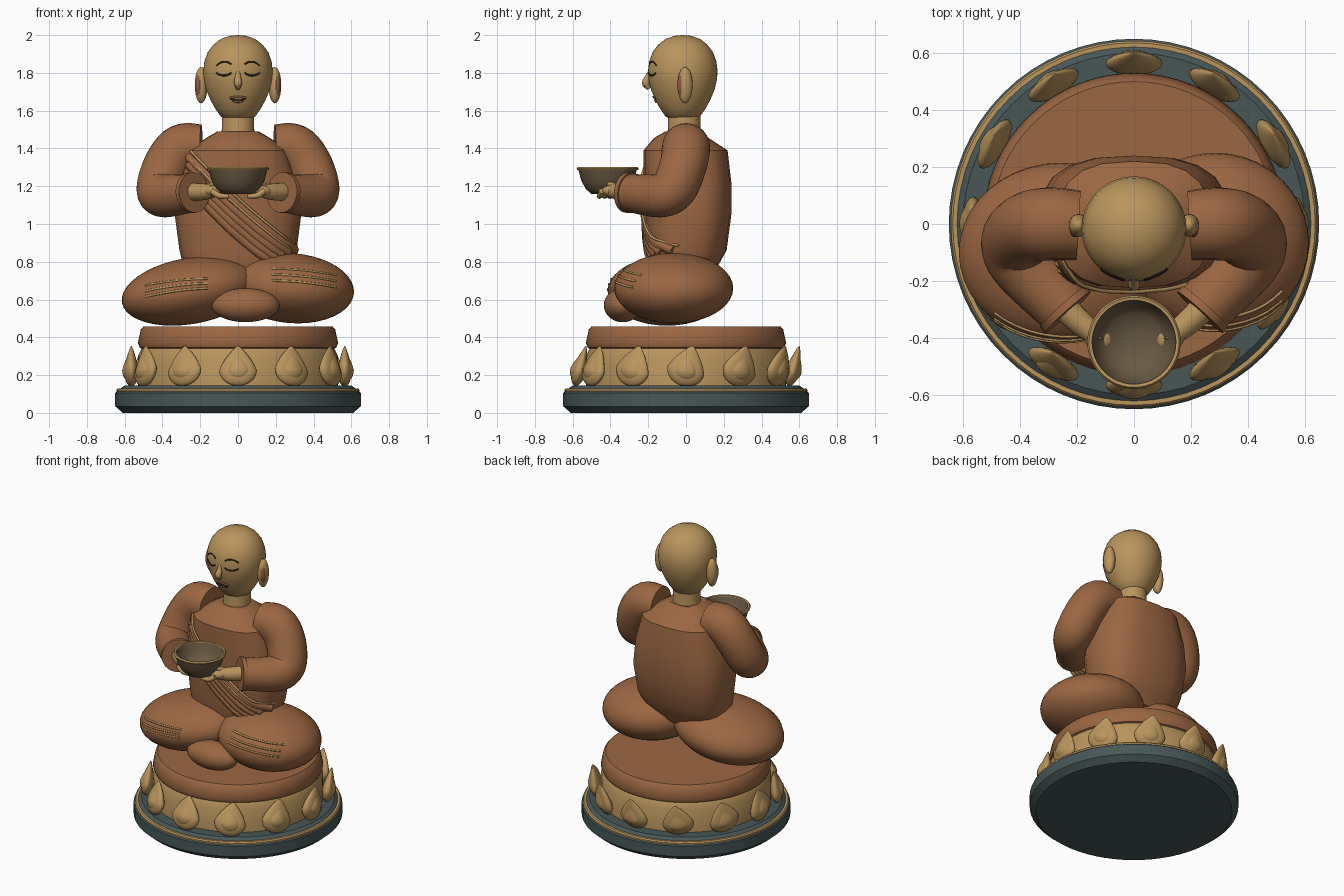
import bpy, bmesh, math
from mathutils import Vector, Matrix
from mathutils.bvhtree import BVHTree

if "Cube" in bpy.data.objects:
    bpy.data.objects.remove(bpy.data.objects["Cube"])


def colour(name, r, g, b):
    m = bpy.data.materials.new(name)
    m.diffuse_color = (r, g, b, 1)
    m.use_nodes = True
    m.node_tree.nodes["Principled BSDF"].inputs["Base Color"].default_value = m.diffuse_color
    return m


ROBE = colour("robe_brown", 0.33, 0.135, 0.055)
GOLD = colour("gold_skin", 0.49, 0.30, 0.11)
SLATE = colour("slate", 0.065, 0.095, 0.097)
BRONZE = colour("dark_bronze", 0.14, 0.10, 0.055)
INK = colour("dark_line", 0.03, 0.02, 0.015)
LIP = colour("lip_red", 0.28, 0.10, 0.06)


def finish(name, bm, mat, angle=35):
    bmesh.ops.recalc_face_normals(bm, faces=bm.faces[:])
    me = bpy.data.meshes.new(name)
    bm.to_mesh(me)
    bm.free()
    me.materials.append(mat)
    ob = bpy.data.objects.new(name, me)
    bpy.context.collection.objects.link(ob)
    bpy.ops.object.select_all(action='DESELECT')
    ob.select_set(True)
    bpy.context.view_layer.objects.active = ob
    bpy.ops.object.shade_smooth_by_angle(angle=math.radians(angle))
    return ob


def loft(name, rings, mat, angle=35):
    """Skin a list of equal-length closed rings and cap both ends."""
    bm = bmesh.new()
    vs = [[bm.verts.new(p) for p in ring] for ring in rings]
    n = len(vs[0])
    for a, b in zip(vs, vs[1:]):
        for i in range(n):
            bm.faces.new((a[i], a[(i + 1) % n], b[(i + 1) % n], b[i]))
    bm.faces.new(vs[0])
    bm.faces.new(vs[-1])
    return finish(name, bm, mat, angle)


def lathe(name, profile, mat, x=0, y=0, n=64, angle=35):
    circle = [(math.cos(2 * math.pi * i / n), math.sin(2 * math.pi * i / n)) for i in range(n)]
    return loft(name, [[(x + r * c, y + r * s, z) for c, s in circle] for r, z in profile], mat, angle)


def ellipsoid(name, centre, size, mat, rot=Matrix(), n=32):
    bm = bmesh.new()
    bmesh.ops.create_uvsphere(bm, u_segments=n, v_segments=n // 2, radius=1)
    bm.transform(Matrix.Translation(centre) @ rot.to_4x4() @ Matrix.Diagonal((*size, 1)))
    return finish(name, bm, mat, 60)


def tube(name, pts, mat, n=8, steps=6):
    """Smooth tube through (x, y, z, radius) points."""
    p = [Vector(q) for q in pts]
    p = [p[0] * 2 - p[1]] + p + [p[-1] * 2 - p[-2]]
    path = []
    for a, b, c, d in zip(p, p[1:], p[2:], p[3:]):
        for k in range(steps):
            t = k / steps
            path.append(0.5 * (2 * b + (c - a) * t + (2 * a - 5 * b + 4 * c - d) * t * t
                               + (3 * b - a - 3 * c + d) * t ** 3))
    path.append(p[-2])
    rings, side = [], None
    for i, q in enumerate(path):
        d = (path[min(i + 1, len(path) - 1)].xyz - path[max(i - 1, 0)].xyz).normalized()
        side = d.orthogonal() if side is None else side - d * side.dot(d)
        side.normalize()
        up = d.cross(side)
        rings.append([q.xyz + q.w * (side * math.cos(2 * math.pi * j / n) + up * math.sin(2 * math.pi * j / n))
                      for j in range(n)])
    return loft(name, rings, mat, 50)


def drape(name, target, xz, radius, mat, lift=0.0):
    """Lay a tube on the front surface of a part."""
    bm = bmesh.new()
    bm.from_mesh(target.data)
    tree = BVHTree.FromBMesh(bm)
    bm.free()
    pts = []
    for x, z in xz:
        hit = tree.ray_cast(Vector((x, -2, z)), Vector((0, 1, 0)))[0]
        if hit:
            pts.append((x, hit.y - lift, z, radius))
    if len(pts) > 1:
        tube(name, pts, mat, 8, 3)


def arc(x0, z0, x1, z1, bow, n=7):
    return [(x0 + (x1 - x0) * t, z0 + (z1 - z0) * t + bow * 4 * t * (1 - t))
            for t in [i / (n - 1) for i in range(n)]]


# Pedestal
lathe("base_disc", [(0.61, 0), (0.65, 0.035), (0.65, 0.105), (0.635, 0.12), (0.60, 0.145)], SLATE)
lathe("base_trim", [(0.628, 0.11), (0.643, 0.112), (0.643, 0.122), (0.636, 0.13), (0.628, 0.13)], GOLD)
lathe("lotus_drum", [(0.53, 0.14), (0.53, 0.30), (0.51, 0.34)], GOLD)
lathe("cushion", [(0.49, 0.33), (0.52, 0.345), (0.53, 0.37), (0.515, 0.44), (0.50, 0.458)], ROBE)


# Lotus petals: pointed teardrops with a raised inner leaf
def petal(name, turn, scale, out):
    bm = bmesh.new()
    bmesh.ops.create_uvsphere(bm, u_segments=20, v_segments=14, radius=1)
    for v in bm.verts:
        z = v.co.z
        k = math.sqrt(max(0, 1 - 0.9 * z)) if z > 0 else 1
        v.co = (v.co.x * 0.1 * k * scale, v.co.y * 0.038 * k, z * (0.135 if z > 0 else 0.085) * scale)
    place = Matrix.Translation((0.565 * math.sin(turn), -0.565 * math.cos(turn), 0.225))
    bm.transform(place @ Matrix.Rotation(-0.27, 4, 'X') @ Matrix.Rotation(turn, 4, 'Z')
                 @ Matrix.Translation((0, -out, 0)))
    finish(name, bm, GOLD, 60)


for i in range(12):
    petal("lotus_petal", i * math.pi / 6, 1, 0)
    petal("petal_leaf", i * math.pi / 6, 0.66, 0.01)

# Folded legs and foot
legs = {}
for s, centre, size, tilt in ((-1, (-0.255, -0.10, 0.645), (0.365, 0.315, 0.175), -0.17),
                              (1, (0.285, -0.065, 0.66), (0.33, 0.315, 0.185), 0.08)):
    legs[s] = ellipsoid("folded_leg", centre, size, ROBE, Matrix.Rotation(tilt, 3, 'Y'), 40)
ellipsoid("foot_fold", (0.04, -0.335, 0.57), (0.18, 0.10, 0.09), ROBE)
for k in range(3):
    drape("knee_trim", legs[-1], arc(-0.49, 0.615 + 0.03 * k, -0.16, 0.66 + 0.025 * k, 0.008), 0.006, GOLD)
    drape("knee_trim", legs[1], arc(0.18, 0.70 + 0.032 * k, 0.52, 0.665 + 0.032 * k, 0.008), 0.006, GOLD)

# Torso: squarish sections (z, half width, front y, back y)
rings = []
for z, w, f, b in ((0.70, 0.25, -0.18, 0.13), (0.78, 0.29, -0.20, 0.17), (0.86, 0.31, -0.21, 0.215),
                   (1.05, 0.335, -0.22, 0.24), (1.22, 0.315, -0.225, 0.24), (1.39, 0.27, -0.225, 0.22),
                   (1.455, 0.17, -0.17, 0.12), (1.49, 0.11, -0.11, 0.08)):
    ring = []
    for i in range(20):
        c, s = math.cos(i * math.pi / 10), math.sin(i * math.pi / 10)
        c, s = [math.copysign(abs(v) ** 0.75, v) for v in (c, s)]
        ring.append((w * c, (f + b) / 2 + (b - f) / 2 * s, z))
    rings.append(ring)
torso = loft("torso", rings, ROBE, 25)

# Diagonal sash folds with trim
for k in range(5):
    drape("sash_fold", torso, arc(-0.265 + 0.008 * k, 1.36 - 0.045 * k, 0.30 - 0.035 * k, 0.86 - 0.012 * k,
                                  -0.025, 12), 0.026, ROBE, -0.006)
for k in range(2):
    drape("sash_trim", torso, arc(-0.25, 1.385 - 0.045 * k, 0.31 - 0.03 * k, 0.885 - 0.02 * k, -0.025, 12),
          0.007, GOLD, 0.017)

# Sleeves, cuffs, hands
for s in (-1, 1):
    tube("sleeve", [(s * 0.195, -0.005, 1.405, 0.122), (s * 0.30, 0.0, 1.40, 0.128),
                    (s * 0.375, -0.015, 1.31, 0.125), (s * 0.415, -0.065, 1.19, 0.122),
                    (s * 0.385, -0.145, 1.15, 0.115), (s * 0.235, -0.305, 1.165, 0.10)], ROBE, 24, 6)
    tube("cuff", [(s * 0.25, -0.29, 1.165, 0.108), (s * 0.232, -0.31, 1.167, 0.108)], ROBE, 24, 2)
    tube("forearm", [(s * 0.27, -0.27, 1.17, 0.05), (s * 0.19, -0.345, 1.17, 0.045),
                     (s * 0.13, -0.395, 1.175, 0.036)], GOLD, 16)
    ellipsoid("palm", (s * 0.125, -0.40, 1.175), (0.055, 0.045, 0.03), GOLD, Matrix.Rotation(s * 0.4, 3, 'Z'), 16)
    for k in range(4):
        y = -0.365 - 0.027 * k
        tube("finger", [(s * 0.14, y, 1.175, 0.016), (s * 0.10, y - 0.01, 1.15, 0.016),
                        (s * 0.05, y - 0.015, 1.147, 0.011)], GOLD, 8, 4)
    tube("thumb", [(s * 0.15, -0.375, 1.195, 0.02), (s * 0.12, -0.41, 1.215, 0.014)], GOLD, 8, 4)

# Alms bowl with open inside
lathe("bowl", [(0.03, 1.16), (0.085, 1.158), (0.115, 1.185), (0.14, 1.23), (0.155, 1.29), (0.147, 1.29),
               (0.13, 1.235), (0.10, 1.195), (0.03, 1.18)], BRONZE, 0, -0.415, 48, 50)
n = 48
loft_rim = [(0.147, 1.285), (0.162, 1.285), (0.164, 1.293), (0.158, 1.301), (0.147, 1.299), (0.147, 1.285)]
bm = bmesh.new()
edge = [bm.verts.new((r, -0.415, z)) for r, z in loft_rim[:-1]]
loop = [bm.edges.new((edge[i], edge[(i + 1) % 5])) for i in range(5)]
bmesh.ops.spin(bm, geom=edge + loop, cent=(0, -0.415, 0), axis=(0, 0, 1), angle=2 * math.pi, steps=n)
bmesh.ops.remove_doubles(bm, verts=bm.verts[:], dist=0.0001)
finish("bowl_rim", bm, GOLD)

# Neck and egg-shaped head
lathe("neck", [(0.09, 1.46), (0.086, 1.50), (0.086, 1.60)], GOLD, 0, -0.01, 32)
HY = -0.017
head = lathe("head", [(0.06, 1.555), (0.09, 1.568), (0.12, 1.61), (0.145, 1.655), (0.168, 1.71), (0.181, 1.765),
                      (0.184, 1.81), (0.178, 1.86), (0.16, 1.91), (0.13, 1.95), (0.09, 1.98), (0.045, 1.996),
                      (0.005, 2.0)], GOLD, 0, HY, 48, 60)

# Face
tube("nose", [(0, -0.188, 1.82, 0.008), (0, -0.20, 1.78, 0.016), (0, -0.213, 1.745, 0.021),
              (0, -0.195, 1.715, 0.01)], GOLD, 12)
for s in (-1, 1):
    drape("eyebrow", head, arc(s * 0.035, 1.845, s * 0.115, 1.838, 0.018), 0.0045, INK)
    drape("closed_eye", head, arc(s * 0.035, 1.80, s * 0.115, 1.80, -0.014), 0.005, INK)
    ellipsoid("nostril", (s * 0.012, -0.218, 1.73), (0.005, 0.005, 0.004), INK, n=8)
    ellipsoid("ear", (s * 0.195, -0.005, 1.735), (0.034, 0.04, 0.096), GOLD, n=24)
    ellipsoid("ear_hollow", (s * 0.208, -0.015, 1.735), (0.018, 0.032, 0.066), LIP, n=16)
drape("upper_lip", head, arc(-0.042, 1.667, 0.042, 1.667, 0.006), 0.006, LIP, 0.002)
drape("mouth_line", head, arc(-0.042, 1.662, 0.042, 1.662, -0.006), 0.003, INK, 0.005)
drape("lower_lip", head, arc(-0.03, 1.655, 0.03, 1.655, -0.008), 0.006, LIP, 0.002)
